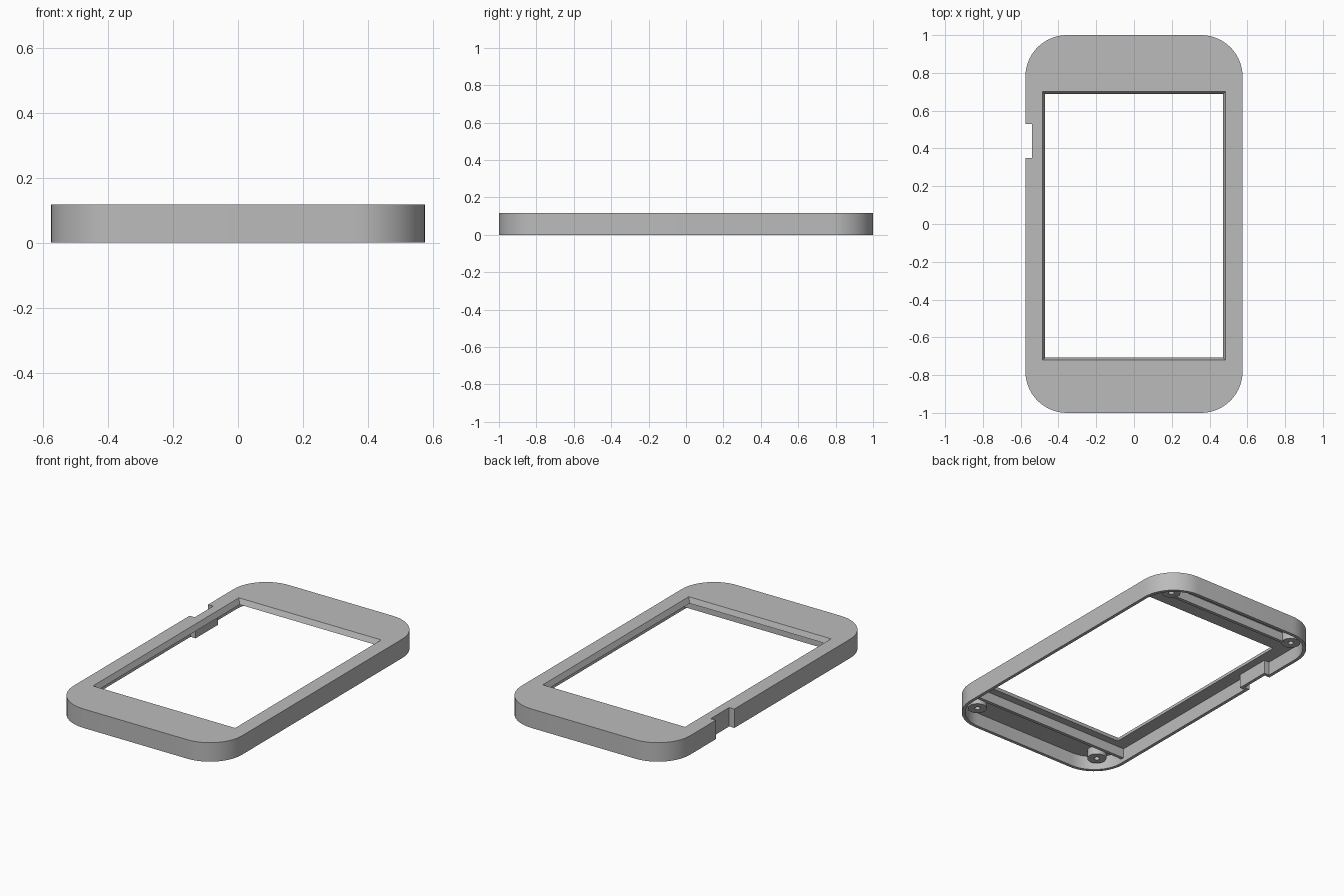
import bpy, bmesh, math

if "Cube" in bpy.data.objects:
    bpy.data.objects.remove(bpy.data.objects["Cube"], do_unlink=True)

HEIGHT = 0.117
PLATE_Z = 0.085      # underside of the face plate
WALL = 0.02

grey = bpy.data.materials.new("plain grey")
grey.use_nodes = True
GREY = (0.5, 0.5, 0.5, 1)
grey.diffuse_color = GREY
grey.node_tree.nodes["Principled BSDF"].inputs["Base Color"].default_value = GREY


def rounded(hx, hy, r, steps=14):
    """Outline of a rounded rectangle."""
    pts = []
    for k, (sx, sy) in enumerate([(1, 1), (-1, 1), (-1, -1), (1, -1)]):
        for i in range(steps + 1):
            a = math.pi / 2 * (k + i / steps)
            pts.append((sx * (hx - r) + r * math.cos(a),
                        sy * (hy - r) + r * math.sin(a)))
    return pts


def rect(x0, x1, y0, y1):
    return [(x0, y0), (x1, y0), (x1, y1), (x0, y1)]


def circle(x, y, r, n=24):
    return [(x + r * math.cos(2 * math.pi * i / n),
             y + r * math.sin(2 * math.pi * i / n)) for i in range(n)]


def prism(name, low, z0, z1, high=None):
    """Solid between a lower and an upper outline."""
    bm = bmesh.new()
    a = [bm.verts.new((x, y, z0)) for x, y in low]
    b = [bm.verts.new((x, y, z1)) for x, y in (high or low)]
    bm.faces.new(a[::-1])
    bm.faces.new(b)
    for i in range(len(a)):
        j = (i + 1) % len(a)
        bm.faces.new((a[i], a[j], b[j], b[i]))
    mesh = bpy.data.meshes.new(name)
    bm.to_mesh(mesh)
    bm.free()
    mesh.materials.append(grey)
    ob = bpy.data.objects.new(name, mesh)
    bpy.context.collection.objects.link(ob)
    return ob


def activate(ob):
    bpy.ops.object.select_all(action='DESELECT')
    ob.select_set(True)
    bpy.context.view_layer.objects.active = ob


def combine(ob, tool, operation):
    """Apply a boolean and discard the tool."""
    mod = ob.modifiers.new("cut", 'BOOLEAN')
    mod.object, mod.operation, mod.solver = tool, operation, 'EXACT'
    activate(ob)
    bpy.ops.object.modifier_apply(modifier=mod.name)
    bpy.data.objects.remove(tool, do_unlink=True)


def smooth(ob):
    activate(ob)
    bpy.ops.object.shade_smooth_by_angle(angle=math.radians(30))


# Hollow frame with a thin outer wall
frame = prism("frame", rounded(0.575, 1, 0.22), 0, HEIGHT)
cavity = prism("cavity", rounded(0.575 - WALL, 1 - WALL, 0.2), -0.1, PLATE_Z)
# Pocket wall is kept where the side notch steps inward
combine(cavity, prism("pocket", rect(-0.7, -0.52, 0.33, 0.55), -0.2, 0.3), 'DIFFERENCE')
combine(frame, cavity, 'DIFFERENCE')
combine(frame, prism("notch", rect(-0.7, -0.54, 0.35, 0.53), -0.1, 0.3), 'DIFFERENCE')

# Window with sloping edges
window = prism("window", rect(-0.47, 0.47, -0.707, 0.687), PLATE_Z, HEIGHT,
               rect(-0.485, 0.485, -0.72, 0.702))
combine(frame, prism("lower_gap", rect(-0.47, 0.47, -0.707, 0.687), 0.02, PLATE_Z + 0.001), 'DIFFERENCE')
combine(frame, window, 'DIFFERENCE')
smooth(frame)

# Stiffening ribs under the plate
prism("front_rib", rect(-0.556, 0.556, -0.775, -0.755), 0.025, PLATE_Z + 0.005)
prism("back_rib", rect(-0.41, 0.41, 0.84, 0.86), 0.03, PLATE_Z + 0.005)

# Corner screw posts with blind holes
for sx, side in ((1, "left"), (-1, "right")):
    for sy, end in ((-1, "front"), (1, "back")):
        x, y = sx * 0.45, sy * 0.87
        post = prism(f"{end}_{side}_screw_post", circle(x, y, 0.055), 0.033, PLATE_Z + 0.005)
        combine(post, prism("hole", circle(x, y, 0.016, 16), 0, PLATE_Z), 'DIFFERENCE')
        smooth(post)
